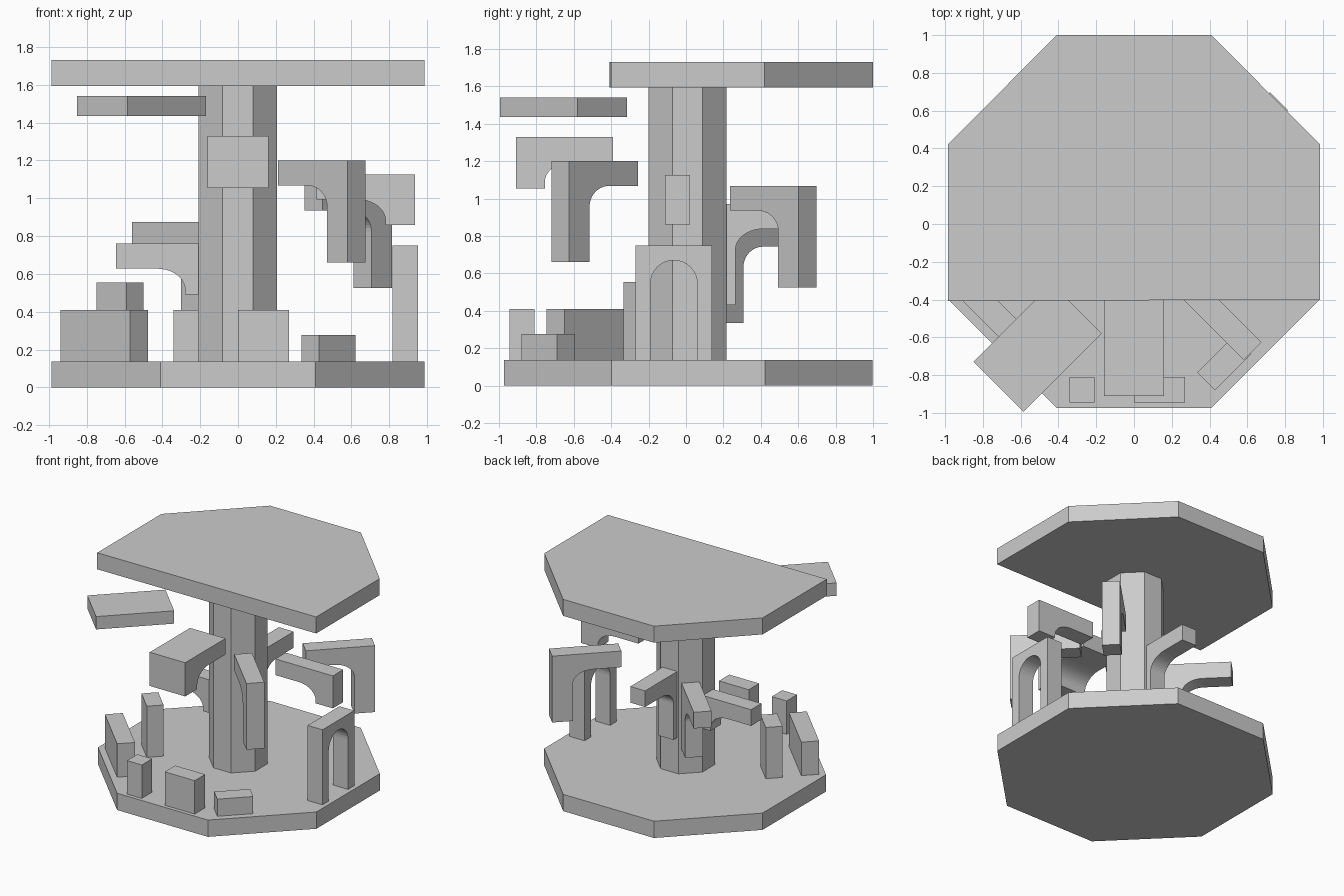
import bpy, bmesh
from math import radians, sin, cos, pi
from mathutils import Matrix

if "Cube" in bpy.data.objects:
    bpy.data.objects.remove(bpy.data.objects["Cube"])


def prism(name, pts, axis_vec, to3d, matrix=None):
    """Extrude a flat outline into a closed solid."""
    bm = bmesh.new()
    face = bm.faces.new([bm.verts.new(to3d(p)) for p in pts])
    ext = bmesh.ops.extrude_face_region(bm, geom=[face])
    verts = [v for v in ext["geom"] if isinstance(v, bmesh.types.BMVert)]
    bmesh.ops.translate(bm, verts=verts, vec=axis_vec)
    bmesh.ops.recalc_face_normals(bm, faces=bm.faces)
    mesh = bpy.data.meshes.new(name)
    bm.to_mesh(mesh)
    bm.free()
    ob = bpy.data.objects.new(name, mesh)
    if matrix:
        ob.matrix_world = matrix
    bpy.context.collection.objects.link(ob)
    return ob


def plate(name, pts, z0, z1):
    return prism(name, pts, (0, 0, z1 - z0), lambda p: (p[0], p[1], z0))


def place(x, y, angle):
    return Matrix.Translation((x, y, 0)) @ Matrix.Rotation(radians(angle), 4, 'Z')


def upright(name, pts, width, x, y, angle):
    """Side profile (outward, z), given a thickness and turned to face outward."""
    return prism(name, pts, (0, width, 0), lambda p: (p[0], -width / 2, p[1]),
                 place(x, y, angle))


def block(name, x, y, length, depth, z0, z1, angle=0):
    l, d = length / 2, depth / 2
    return prism(name, [(-l, -d), (l, -d), (l, d), (-l, d)], (0, 0, z1 - z0),
                 lambda p: (p[0], p[1], z0), place(x, y, angle))


def octagon(r, half, cx=0, cy=0):
    return [(cx + x, cy + y) for x, y in
            [(-half, -r), (half, -r), (r, -half), (r, half),
             (half, r), (-half, r), (-r, half), (-r, -half)]]


def bracket(name, x, y, angle, z0, z1, width=0.134, inner_leg=False):
    """Half arch: arm on top, a leg at one end, curved inside corner."""
    length, leg, arm, rx, rz = 0.52, 0.155, 0.132, 0.15, 0.11
    cx, cz = length - leg - rx, z1 - arm - rz
    pts = [(length, z1), (0, z1), (0, z1 - arm)]
    pts += [(cx + rx * sin(a), cz + rz * cos(a))
            for a in (i * pi / 20 for i in range(11))]
    pts += [(length - leg, z0), (length, z0)]
    if inner_leg:
        pts = [(length - r, z) for r, z in pts]
    return upright(name, [(r - length, z) for r, z in pts], width, x, y, angle)


# Base, column and cut-away roof
plate("base", octagon(0.986, 0.41, 0, 0.012), 0, 0.137)
plate("column", octagon(0.208, 0.08, -0.002, 0.008), 0.137, 1.595)
plate("roof", [(-0.986, -0.408), (0.986, -0.4), (0.986, 0.42),
               (0.41, 1.0), (-0.41, 1.0), (-0.986, 0.42)], 1.595, 1.73)

# Brackets with the leg against the column
bracket("bracket_left", -0.645, 0.015, 180, 0.49, 0.76, inner_leg=True)
bracket("bracket_back_left", -0.5125, 0.5175, 135, 0.335, 0.875, inner_leg=True)
bracket("bracket_back", -0.005, 0.63, 90, 0.43, 0.97, inner_leg=True)

# Brackets with the leg at the outer end
bracket("bracket_back_right", 0.768, 0.65, 45, 0.525, 1.067)
bracket("bracket_right", 0.935, -0.045, 0, 0.86, 1.125)
bracket("bracket_front_right", 0.6275, -0.6725, -45, 0.66, 1.2)
bracket("bracket_front", 0, -0.91, -90, 1.055, 1.33, width=0.32)

# Highest slab of the spiral
block("top_slab", -0.51, -0.655, 0.587, 0.375, 1.435, 1.54, 45)

# Standing arch on the right
arc = [(0.125 * cos(a), 0.545 + 0.125 * sin(a)) for a in (i * pi / 16 for i in range(17))]
arch = ([(0.205, 0.137), (0.205, 0.75), (-0.205, 0.75), (-0.205, 0.137), (-0.125, 0.137)]
        + arc[::-1] + [(0.125, 0.137)])
upright("standing_arch", arch, 0.134, 0.885, -0.065, 90)

# Low blocks around the base
block("block_front_right", 0.4775, -0.7375, 0.27, 0.134, 0.137, 0.277, 45)
block("block_front", 0.135, -0.877, 0.27, 0.134, 0.137, 0.41)
block("post_front", -0.275, -0.877, 0.134, 0.134, 0.137, 0.41)
block("wall_front_left", -0.7075, -0.5125, 0.523, 0.134, 0.137, 0.41, -45)
block("post_inner_left", -0.625, -0.21, 0.226, 0.126, 0.137, 0.555, -45)
